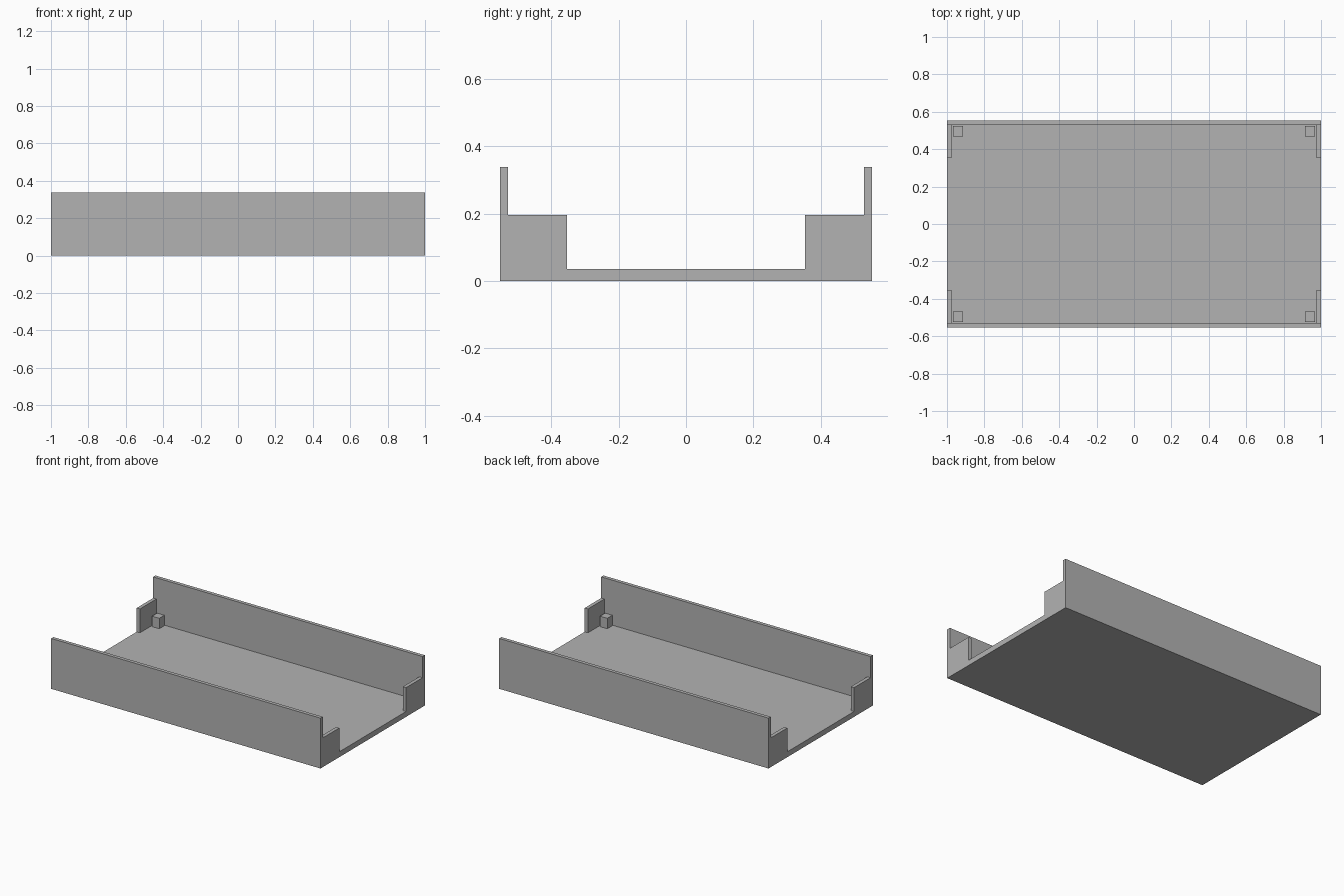
import bpy

default = bpy.data.objects.get("Cube")
if default:
    bpy.data.objects.remove(default, do_unlink=True)

# Main dimensions
HALF_X, HALF_Y, HEIGHT = 1.0, 0.553, 0.338
FLOOR = 0.036          # floor thickness
WALL = 0.024           # wall and corner panel thickness
PANEL_TOP = 0.196      # top of the corner panels
OPENING = 0.354        # half width of the end openings
INNER_Y = HALF_Y - WALL

grey = bpy.data.materials.new("grey_plastic")
grey.use_nodes = True
colour = (0.45, 0.45, 0.45, 1)
grey.diffuse_color = colour
grey.node_tree.nodes["Principled BSDF"].inputs["Base Color"].default_value = colour


def box(name, half_x, half_y, bottom, top, x=0, y=0):
    """Box given by half widths, bottom and top heights, and centre."""
    bpy.ops.mesh.primitive_cube_add(size=2, location=(x, y, (bottom + top) / 2))
    obj = bpy.context.object
    obj.name = name
    obj.scale = (half_x, half_y, (top - bottom) / 2)
    bpy.ops.object.transform_apply(location=False, rotation=False, scale=True)
    obj.data.materials.append(grey)
    return obj


def cut(target, cutter):
    """Subtract the cutter from the target and discard it."""
    cutter.hide_render = True
    mod = target.modifiers.new(cutter.name, 'BOOLEAN')
    mod.operation = 'DIFFERENCE'
    mod.solver = 'EXACT'
    mod.object = cutter
    bpy.context.view_layer.objects.active = target
    bpy.ops.object.modifier_apply(modifier=mod.name)
    bpy.data.objects.remove(cutter, do_unlink=True)


# Tray: solid block, hollowed, then opened at both ends
tray = box("tray", HALF_X, HALF_Y, 0, HEIGHT)
cut(tray, box("basin_cutter", HALF_X - WALL, INNER_Y, FLOOR, HEIGHT + 0.1))
cut(tray, box("upper_end_cutter", HALF_X + 0.1, INNER_Y, PANEL_TOP, HEIGHT + 0.1))
cut(tray, box("end_opening_cutter", HALF_X + 0.1, OPENING, FLOOR, HEIGHT + 0.1))

# Small square posts standing on the floor in each corner
for x_side, x_name in ((1, "left"), (-1, "right")):
    for y_side, y_name in ((1, "back"), (-1, "front")):
        box(f"{y_name}_{x_name}_post", 0.027, 0.027, FLOOR, FLOOR + 0.07,
            x_side * 0.94, y_side * 0.496)
